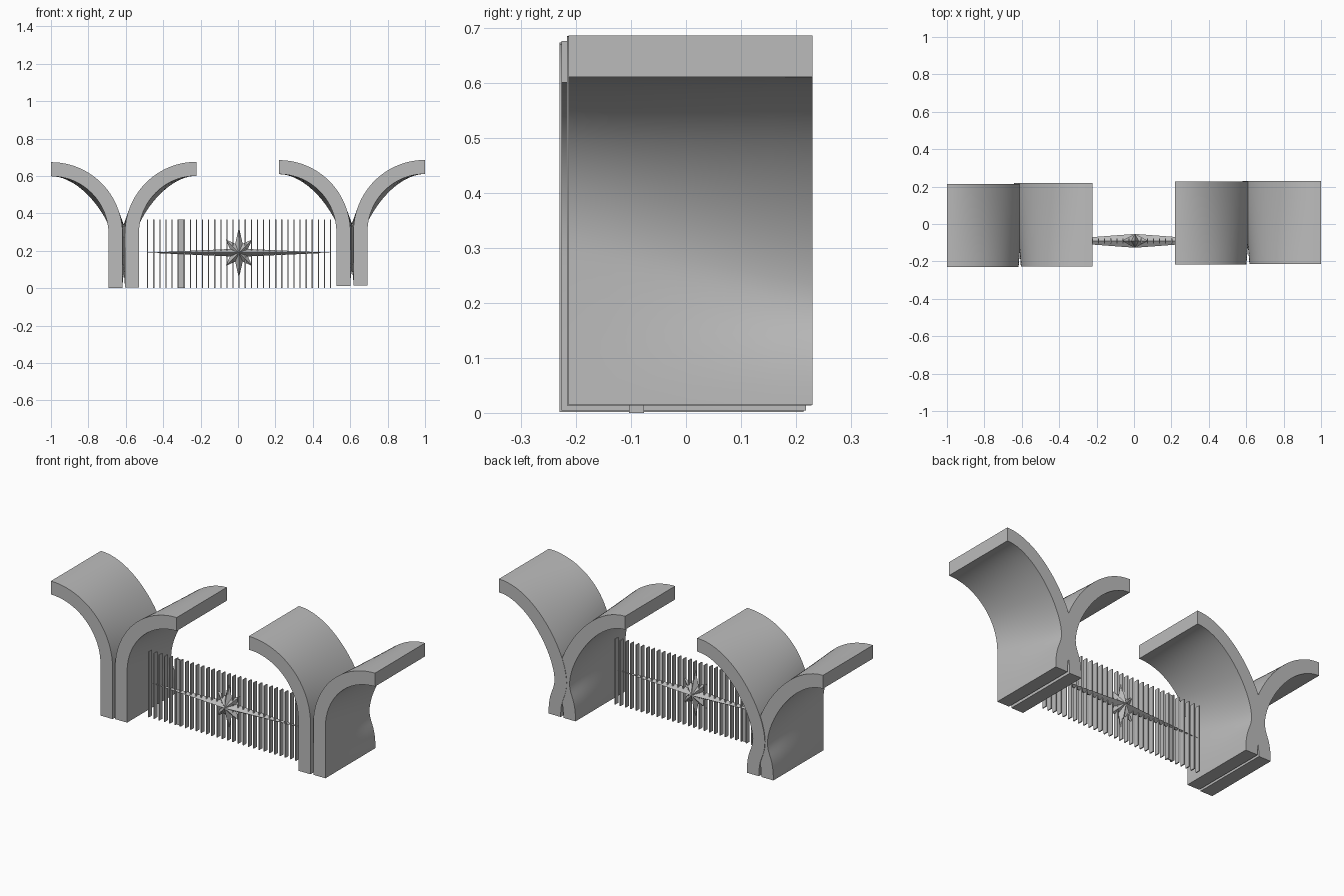
import bpy, bmesh, math
from mathutils import Vector

cube = bpy.data.objects.get("Cube")
if cube:
    bpy.data.objects.remove(cube, do_unlink=True)

grey = bpy.data.materials.new("plain grey")
grey.use_nodes = True
grey.diffuse_color = (0.5, 0.5, 0.5, 1)
grey.node_tree.nodes["Principled BSDF"].inputs["Base Color"].default_value = (0.5, 0.5, 0.5, 1)


def finish(name, bm, smooth=False):
    bmesh.ops.recalc_face_normals(bm, faces=bm.faces)
    mesh = bpy.data.meshes.new(name)
    bm.to_mesh(mesh)
    bm.free()
    mesh.materials.append(grey)
    obj = bpy.data.objects.new(name, mesh)
    bpy.context.collection.objects.link(obj)
    if smooth:
        bpy.ops.object.select_all(action='DESELECT')
        obj.select_set(True)
        bpy.context.view_layer.objects.active = obj
        bpy.ops.object.shade_smooth_by_angle(angle=math.radians(30))
    return obj


def bezier(p, steps):
    a, b, c, d = [Vector(q) for q in p]
    out = []
    for i in range(steps + 1):
        t = i / steps
        s = 1 - t
        out.append(a * s**3 + b * 3 * s * s * t + c * 3 * s * t * t + d * t**3)
    return out


THICK = 0.075
ARC, LEG = 24, 12


def outline(arc, leg):
    """Closed section: underside curve, then the same curve offset by the thickness."""
    under = bezier(arc, ARC) + bezier(leg, LEG)[1:]
    over = []
    for i, p in enumerate(under):
        d = under[min(i + 1, len(under) - 1)] - under[max(i - 1, 0)]
        if i == 0:
            d = Vector((1, 0))
        elif i == len(under) - 1:
            d = Vector((0, -1))
        d.normalize()
        over.append(p + Vector((-d.y, d.x)) * THICK)
    return under + over[::-1]


# Front section is a quarter arc on a straight leg; the back one is pinched at the waist
W = 0.308
front = outline([(0, .597), (.17, .597), (W, .46), (W, .285)],
                [(W, .285), (W, .19), (W, .1), (W, 0)])
back = outline([(0, .597), (.17, .597), (.34, .35), (.345, .2)],
               [(.345, .2), (.343, .13), (W, .13), (W, 0)])


# Curved slabs, lofted from the front section to the back section
def slab(name, tip_x, direction, y0, z0, depth=0.444, rows=6):
    bm = bmesh.new()
    rings = []
    for r in range(rows + 1):
        t = r / rows
        rings.append([bm.verts.new((tip_x + direction * q.x, y0 + depth * t, z0 + q.y))
                      for q in (a.lerp(b, t) for a, b in zip(front, back))])
    n = len(front)
    for lo, hi in zip(rings, rings[1:]):
        for i in range(n):
            j = (i + 1) % n
            bm.faces.new((lo[i], lo[j], hi[j], hi[i]))
    # End caps as strips across the thickness
    for ring in (rings[0], rings[-1]):
        for i in range(n // 2 - 1):
            bm.faces.new((ring[i], ring[i + 1], ring[n - 2 - i], ring[n - 1 - i]))
    return finish(name, bm, smooth=True)


slab("right_outer_slab", -1.0, 1, -0.23, 0.002)
slab("right_inner_slab", -0.222, -1, -0.226, 0.004)
slab("left_inner_slab", 0.218, 1, -0.216, 0.013)
slab("left_outer_slab", 1.0, -1, -0.214, 0.014)

# Fence of thin upright plates with one plate turned sideways
GATE_Y = -0.09
bm = bmesh.new()
BARS = 31


def box(centre, size):
    made = bmesh.ops.create_cube(bm, size=1)["verts"]
    bmesh.ops.scale(bm, vec=size, verts=made)
    bmesh.ops.translate(bm, vec=centre, verts=made)


for i in range(BARS):
    x = -0.483 + 0.978 * i / (BARS - 1)
    box((x, GATE_Y, 0.184), (0.006, 0.027, 0.368))
box((-0.303, GATE_Y, 0.184), (0.036, 0.006, 0.368))
finish("fence_bars", bm)

# Eight-pointed faceted star with long side arms
bm = bmesh.new()
CX, CZ = 0.005, 0.19
ring = []
for k in range(16):
    a = math.tau * k / 16
    if k % 8 == 0:
        r = 0.49
    elif k % 4 == 0:
        r = 0.137
    elif k % 2 == 0:
        r = 0.1
    else:
        r = 0.052
    ring.append(bm.verts.new((CX + r * math.cos(a), GATE_Y, CZ + r * math.sin(a))))
for side in (-1, 1):
    peak = bm.verts.new((CX, GATE_Y + side * 0.037, CZ))
    for k in range(16):
        bm.faces.new((ring[k], ring[(k + 1) % 16], peak))
finish("star", bm)
